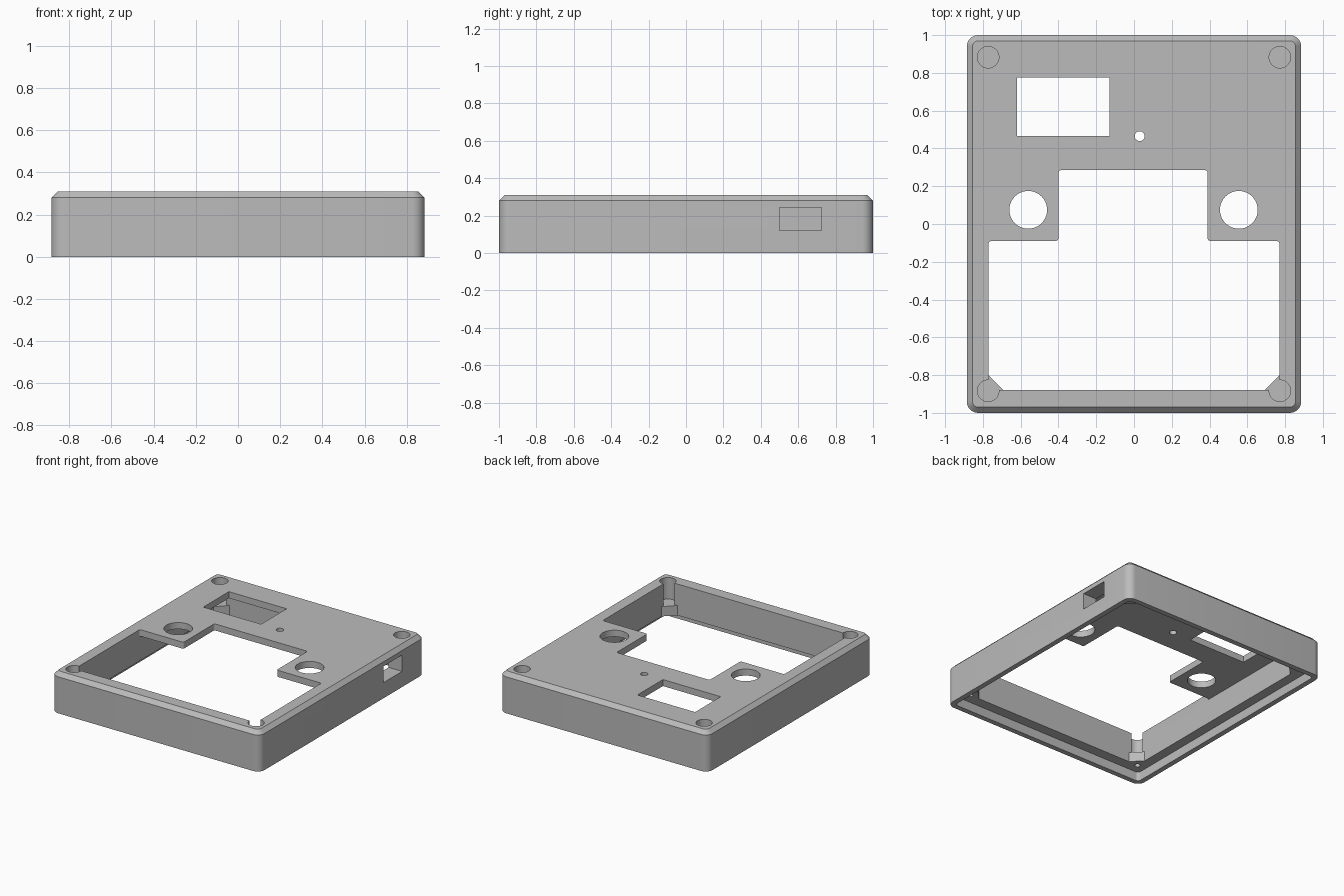
import bpy, bmesh, math
from mathutils import Vector

old = bpy.data.objects.get("Cube")
if old:
    bpy.data.objects.remove(old, do_unlink=True)

# Main dimensions
HX, HY, H = 0.885, 1.0, 0.31      # outer half sizes and height
CX, CY = 0.77, 0.88               # cavity half sizes, also the screw centres
LEDGE, BOSS, PLATE = 0.07, 0.145, 0.26

grey = bpy.data.materials.new("grey plastic")
grey.use_nodes = True
grey.diffuse_color = (0.5, 0.5, 0.5, 1)
grey.node_tree.nodes["Principled BSDF"].inputs["Base Color"].default_value = (0.5, 0.5, 0.5, 1)


def rect(x0, x1, y0, y1):
    return [(x0, y0), (x1, y0), (x1, y1), (x0, y1)]


def fillet(points, radius, steps=6):
    """Round the right-angled corners of an outline."""
    out = []
    for i, p in enumerate(points):
        p = Vector(p)
        a = (Vector(points[i - 1]) - p).normalized()
        b = (Vector(points[(i + 1) % len(points)]) - p).normalized()
        centre = p + (a + b) * radius
        for s in range(steps + 1):
            t = math.pi / 2 * s / steps
            out.append(centre - radius * (b * math.cos(t) + a * math.sin(t)))
    return out


def circle(x, y, r, n=40):
    return [(x + r * math.cos(2 * math.pi * i / n), y + r * math.sin(2 * math.pi * i / n))
            for i in range(n)]


def loft(name, layers):
    """Solid through outlines of equal length, given as (outline, z)."""
    bm = bmesh.new()
    rings = [[bm.verts.new((p[0], p[1], z)) for p in outline] for outline, z in layers]
    for low, high in zip(rings, rings[1:]):
        n = len(low)
        for i in range(n):
            j = (i + 1) % n
            bm.faces.new((low[i], low[j], high[j], high[i]))
    bm.faces.new(rings[0][::-1])
    bm.faces.new(rings[-1])
    bmesh.ops.recalc_face_normals(bm, faces=bm.faces)
    mesh = bpy.data.meshes.new(name)
    bm.to_mesh(mesh)
    bm.free()
    mesh.materials.append(grey)
    obj = bpy.data.objects.new(name, mesh)
    bpy.context.collection.objects.link(obj)
    return obj


def cut(outline, z0, z1):
    """Cut a prism out of the case."""
    cutter = loft("cutter", [(outline, z0), (outline, z1)])
    cutter.hide_render = True
    mod = case.modifiers.new("cut", "BOOLEAN")
    mod.operation, mod.solver, mod.object = "DIFFERENCE", "EXACT", cutter
    bpy.context.view_layer.objects.active = case
    bpy.ops.object.modifier_apply(modifier=mod.name)
    bpy.data.objects.remove(cutter, do_unlink=True)


# Outer body with rounded corners and a chamfered top edge
body = fillet(rect(-HX, HX, -HY, HY), 0.06, 8)
top = fillet(rect(-HX + 0.03, HX - 0.03, -HY + 0.03, HY - 0.03), 0.03, 8)
case = loft("case", [(body, 0), (body, H - 0.03), (top, H)])

# Recess for a base plate
cut(fillet(rect(-HX + 0.04, HX - 0.04, -HY + 0.04, HY - 0.04), 0.025), -0.1, LEDGE)

# Lower cavity, leaving triangular screw bosses in the corners
g = 0.08
lower = []
for sx, sy in ((-1, -1), (1, -1), (1, 1), (-1, 1)):
    pair = [(sx * CX, sy * (CY - g)), (sx * (CX - g), sy * CY)]
    lower += pair if sx * sy > 0 else pair[::-1]
cut(lower, LEDGE - 0.02, BOSS + 0.01)

# Upper cavity below the top plate
cut(rect(-CX, CX, -CY, CY), BOSS, PLATE)

# Stepped opening in the top plate
cut(fillet([(-CX, -CY), (CX, -CY), (CX, -0.09), (0.39, -0.09), (0.39, 0.285),
            (-0.4, 0.285), (-0.4, -0.09), (-CX, -0.09)], 0.015), PLATE - 0.04, H + 0.1)

# Display window, two knob holes and a small indicator hole
cut(rect(-0.62, -0.13, 0.465, 0.775), PLATE - 0.04, H + 0.1)
for x, y, r in ((-0.56, 0.075, 0.1), (0.555, 0.075, 0.1), (0.03, 0.465, 0.026)):
    cut(circle(x, y, r), PLATE - 0.04, H + 0.1)

# Corner bores from above and blind pilot holes from below
for sx in (-1, 1):
    for sy in (-1, 1):
        cut(circle(sx * (CX + 0.002), sy * (CY + 0.003), 0.057), BOSS, H + 0.1)
        cut(circle(sx * (CX + 0.002), sy * (CY + 0.003), 0.02, 20), LEDGE - 0.03, LEDGE + 0.05)

# Connector port in the right wall
cut(rect(CX - 0.05, HX + 0.1, 0.5, 0.725), 0.12, 0.245)

# Smooth curved walls, sharp edges
bpy.ops.object.select_all(action="DESELECT")
case.select_set(True)
bpy.context.view_layer.objects.active = case
bpy.ops.object.shade_smooth_by_angle(angle=math.radians(30))
